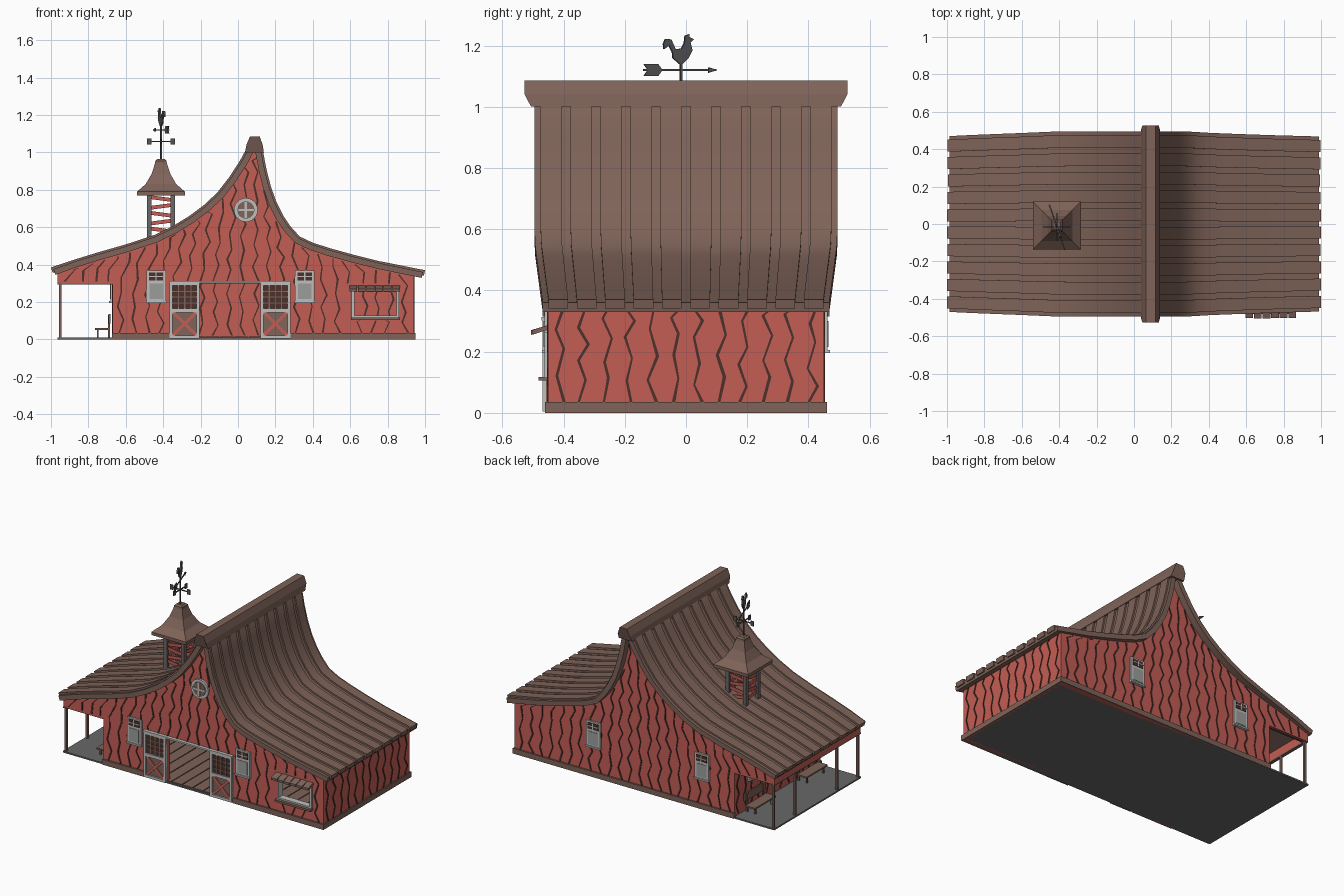
import bpy, bmesh, math, random
from mathutils import Matrix, Vector

if "Cube" in bpy.data.objects:
    bpy.data.objects.remove(bpy.data.objects["Cube"])

random.seed(4)

def mat(name, c):
    m = bpy.data.materials.new(name)
    m.diffuse_color = (*c, 1)
    m.use_nodes = True
    m.node_tree.nodes["Principled BSDF"].inputs["Base Color"].default_value = m.diffuse_color
    return m

RED = mat("barn red", (.55, .11, .09))
BROWN = mat("roof brown", (.21, .125, .10))
DARK = mat("dark gap brown", (.075, .03, .025))
LIGHT = mat("light gray trim", (.52, .52, .51))
MID = mat("pane gray", (.33, .34, .34))
GRAY = mat("floor gray", (.14, .14, .14))
METAL = mat("iron", (.085, .085, .085))

class Part:
    """Collects prisms into one mesh object."""
    def __init__(self, name, m):
        self.name, self.m, self.bm = name, m, bmesh.new()
    def loft(self, rings):
        rs = [[self.bm.verts.new(p) for p in r] for r in rings]
        n = len(rs[0])
        for a, b in zip(rs, rs[1:]):
            for i in range(n):
                self.bm.faces.new((a[i], a[(i + 1) % n], b[(i + 1) % n], b[i]))
        self.bm.faces.new(rs[0])
        self.bm.faces.new(rs[-1])
        return self
    def prism(self, axis, pts, a, b):
        f = {'x': lambda u, v, d: (d, u, v), 'y': lambda u, v, d: (u, d, v), 'z': lambda u, v, d: (u, v, d)}[axis]
        return self.loft([[f(u, v, d) for u, v in pts] for d in (a, b)])
    def rect(self, axis, u0, u1, v0, v1, a, b):
        return self.prism(axis, [(u0, v0), (u1, v0), (u1, v1), (u0, v1)], a, b)
    def bar(self, axis, p, q, w, a, b):
        p, q = Vector(p), Vector(q)
        n = Vector((p.y - q.y, q.x - p.x)).normalized() * w / 2
        return self.prism(axis, [p + n, p - n, q - n, q + n], a, b)
    def done(self, smooth=False):
        bmesh.ops.recalc_face_normals(self.bm, faces=self.bm.faces)
        me = bpy.data.meshes.new(self.name)
        self.bm.to_mesh(me)
        me.materials.append(self.m)
        if smooth:
            me.polygons.foreach_set("use_smooth", [True] * len(me.polygons))
            me.set_sharp_from_angle(angle=math.radians(30))
        ob = bpy.data.objects.new(self.name, me)
        bpy.context.collection.objects.link(ob)
        return ob

# Roof profile (x, z), swept along y
PROF = [(-1, .385), (-.87, .428), (-.74, .468), (-.6, .508), (-.45, .557), (-.35, .605), (-.26, .66), (-.18, .72),
        (-.11, .786), (-.045, .87), (.01, .955), (.04, 1.01), (.09, 1.06), (.135, 1.0), (.152, .91), (.175, .82),
        (.205, .735), (.24, .665), (.28, .605), (.33, .55), (.4, .517), (.49, .488), (.62, .452), (.757, .418), (1, .37)]

def offset(d):
    out = []
    for i, p in enumerate(PROF):
        a, b = PROF[max(i - 1, 0)], PROF[min(i + 1, len(PROF) - 1)]
        n = Vector((a[1] - b[1], b[0] - a[0])).normalized()
        out.append((p[0] - n.x * d, p[1] - n.y * d))
    return out

UNDER = offset(.03)
def under(x):
    for a, b in zip(UNDER, UNDER[1:]):
        if a[0] <= x <= b[0]:
            return a[1] + (b[1] - a[1]) * (x - a[0]) / max(b[0] - a[0], 1e-6)
    return .33

def strip(part, y0, y1, top, bottom, trim):
    T, B = offset(top), offset(bottom)
    rings = []
    for i, (t, b) in enumerate(zip(T, B)):
        s = (.468 + .027 * min(1, (PROF[i][1] - .37) / .2)) / .495
        dx = trim if i == 0 else -trim if i == len(T) - 1 else 0
        rings.append([(t[0] + dx, y0 * s, t[1]), (t[0] + dx, y1 * s, t[1]), (b[0] + dx, y1 * s, b[1]), (b[0] + dx, y0 * s, b[1])])
    part.loft(rings)

slab = Part("roof_slab", BROWN)
strip(slab, -.495, .495, .01, .042, .01)
slab.done(True)
planks = Part("roof_planks", BROWN)
for i in range(10):
    c = (i - 4.5) * .098
    strip(planks, c - .034, c + .034, 0, .03, 0 if i == 0 else random.uniform(0, .005))
planks.done(True)

# Ridge cap, narrower at its lower edge
cap = Part("ridge_cap", BROWN)
cap.prism('y', [(.038, 1.0), (.045, 1.04), (.064, 1.085), (.116, 1.085), (.132, 1.04), (.138, 1.0)], -.527, .527)
for v in cap.bm.verts:
    if v.co.z < 1.02:
        v.co.y *= .96
cap.done()

# Walls
top = [(-.965, under(-.965))] + [p for p in UNDER if -.965 < p[0] < .94] + [(.94, under(.94))]
left = [(-.67, 0), (-.67, .3), (-.965, .3)]
front = Part("front_wall", RED).prism('y', left + top + [(.94, 0), (.12, 0), (.12, .3), (-.205, .3), (-.205, 0)], -.45, -.42).done()
Part("back_wall", RED).prism('y', left + top + [(.94, 0)], .42, .45).done()
Part("right_wall", RED).rect('x', -.449, .449, 0, under(.94), .91, .94).done()
Part("left_wall", RED).rect('x', -.449, .449, 0, under(-.67), -.67, -.64).done()
Part("porch_beam", RED).rect('x', -.449, .449, .3, under(-.96), -.965, -.945).done()
cutter = Part("hatch_cutter", RED).rect('y', .62, .85, .125, .255, -.5, -.4).done()
cutter.hide_render = True
cutter.display_type = 'WIRE'
mod = front.modifiers.new("hatch", 'BOOLEAN')
mod.operation, mod.object, mod.solver = 'DIFFERENCE', cutter, 'EXACT'

# Crooked gaps between the wall boards
def gaps(name, axis, a, b, us, base, roof, lean=0):
    part = Part(name, DARK)
    for u in us:
        z, k, pts = base(u), random.choice((-1, 1)), []
        while True:
            x = .09 + (u - .09) * (1 - lean * max(0, z - .3)) + k * random.uniform(.004, .018)
            end = roof(x) - .02
            if z >= end:
                if pts and end > pts[-1][1]:
                    pts.append((x, end))
                break
            pts.append((x, z))
            z, k = z + random.uniform(.05, .09), -k
        if len(pts) > 1:
            w = [random.uniform(.003, .006) for _ in pts]
            part.prism(axis, [(p[0] - h, p[1]) for p, h in zip(pts, w)] + [(p[0] + h, p[1]) for p, h in zip(pts[::-1], w[::-1])], a, b)
    part.done()

us = [-.92 + i * .0725 for i in range(26)]
ys = [-.41 + i * .075 for i in range(12)]
front_base = lambda u: .31 if u < -.66 or -.22 < u < .14 else .3 if .58 < u < .88 else .035
gaps("front_gaps", 'y', -.45, -.454, us, front_base, under, .45)
gaps("front_hatch_gaps", 'y', -.45, -.454, [.65, .72, .8], lambda u: .035, lambda x: .12)
gaps("back_gaps", 'y', .45, .454, us, lambda u: .31 if u < -.66 else .035, under, .45)
gaps("inner_gaps", 'y', .42, .417, [u for u in us if u > -.62], lambda u: .02, under, .45)
gaps("right_gaps", 'x', .94, .944, ys, lambda u: .035, lambda x: .36)
gaps("left_gaps", 'x', -.67, -.674, ys, lambda u: .02, lambda x: .43)

# Base boards and floors
base = Part("base_boards", BROWN)
base.rect('z', -.673, -.365, -.46, -.44, 0, .035).rect('z', .28, .945, -.46, -.44, 0, .035)
base.rect('z', -.673, .945, .44, .46, 0, .035).rect('z', .93, .948, -.46, .46, 0, .035)
base.done()
Part("ground_slab", GRAY).rect('z', -.965, .94, -.455, .455, 0, .01).done()
floor = Part("floor_planks", BROWN)
for i in range(20):
    floor.rect('z', -.635 + i * .077, -.564 + i * .077, -.445, .42, .008, .015)
floor.done()

# Porch posts, rail and benches
porch = Part("porch_posts", BROWN)
for y in (-.44, -.22, .22, .44):
    porch.rect('z', -.957, -.943, y - .007, y + .007, .01, .31)
porch.rect('z', -.965, -.943, -.452, .452, .294, .303)
for y in (-.445, .435):
    porch.rect('z', -.96, -.67, y, y + .01, .294, .303)
porch.done()
bench = Part("benches", BROWN)
for y in (-.28, .26):
    bench.rect('z', -.765, -.695, y - .11, y + .11, .05, .06)
    bench.rect('z', -.692, -.682, y - .11, y + .11, .085, .135)
    for s in (-.09, .08):
        bench.rect('z', -.755, -.745, y + s, y + s + .01, .01, .05)
        bench.rect('z', -.695, -.685, y + s, y + s + .01, .01, .13)
bench.done()

# Sash windows
def window(name, axis, plane, s, u):
    d = lambda t: plane + s * t
    f = Part(name + "_frame", LIGHT).rect(axis, u - .052, u + .052, .2, .368, plane, d(.012))
    f.rect(axis, u - .055, u + .055, .195, .205, plane, d(.02))
    f.rect(axis, u - .003, u + .003, .315, .36, plane, d(.018)).rect(axis, u - .04, u + .04, .334, .34, plane, d(.018)).done()
    Part(name + "_panel", MID).rect(axis, u - .036, u + .036, .215, .3, plane, d(.015)).done()
    Part(name + "_pane", DARK).rect(axis, u - .038, u + .038, .316, .358, plane, d(.015)).done()

for u, side in ((-.438, "left"), (.357, "right")):
    window("front_window_" + side, 'y', -.45, -1, u)
    window("back_window_" + side, 'y', .45, 1, u)
for y in (-.26, .26):
    window("porch_window", 'x', -.67, -1, y)

# Sliding doors with lattice above and cross below
for x, side in ((-.285, "left"), (.2, "right")):
    x0, x1 = x - .08, x + .08
    Part(side + "_door_panel", BROWN).rect('y', x0, x1, .005, .15, -.45, -.458).done()
    Part(side + "_door_pane", DARK).rect('y', x0, x1, .15, .305, -.45, -.458).done()
    f = Part(side + "_door_frame", LIGHT)
    for a, b, c, d in ((x0, x0 + .016, .005, .31), (x1 - .016, x1, .005, .31), (x0, x1, .005, .022), (x0, x1, .145, .165), (x0, x1, .288, .31)):
        f.rect('y', a, b, c, d, -.45, -.468)
    f.done()
    c = Part(side + "_door_cross", RED)
    c.bar('y', (x0 + .015, .02), (x1 - .015, .148), .016, -.45, -.465).bar('y', (x0 + .015, .148), (x1 - .015, .02), .016, -.45, -.464).done()
    g = Part(side + "_door_lattice", BROWN)
    for i in (-1, 0, 1):
        g.rect('y', x + i * .033 - .003, x + i * .033 + .003, .16, .29, -.45, -.463)
        g.rect('y', x0, x1, .226 + i * .031 - .003, .226 + i * .031 + .003, -.45, -.462)
    g.done()
Part("door_rail", LIGHT).rect('y', -.368, .284, .302, .313, -.45, -.472).done()

# Round gable window
circ = lambda r: [(.042 + r * math.cos(i * math.pi / 12), .692 + r * math.sin(i * math.pi / 12)) for i in range(24)]
Part("round_window_ring", LIGHT).prism('y', circ(.064), -.45, -.464).done()
Part("round_window_pane", BROWN).prism('y', circ(.046), -.45, -.468).done()
Part("round_window_cross", LIGHT).rect('y', .036, .048, .645, .74, -.45, -.474).rect('y', -.006, .09, .686, .698, -.45, -.473).done()

# Serving hatch with shelf and awning
h = Part("hatch_frame", LIGHT)
for a, b, c, d in ((.608, .622, .115, .265), (.848, .862, .115, .265), (.608, .862, .115, .128), (.608, .862, .253, .265)):
    h.rect('y', a, b, c, d, -.42, -.462)
h.done()
Part("hatch_shelf", BROWN).rect('z', .605, .865, -.482, -.44, .105, .118).done()
aw = Part("hatch_awning", BROWN)
for i in range(6):
    x, o = .595 + i * .046, random.uniform(0, .006)
    aw.prism('x', [(-.45, .272), (-.45, .287), (-.508 + o, .27), (-.508 + o, .255)], x, x + .042)
aw.done()

# Cupola
CX, CY = -.412, -.008
posts, slats = Part("cupola_posts", GRAY), Part("cupola_slats", RED)
for sx in (-1, 1):
    for sy in (-1, 1):
        x, y = CX + sx * .063, CY + sy * .063
        posts.rect('z', x - .012, x + .012, y - .012, y + .012, .52, .78)
    for i in range(5):
        z, t = .585 + i * .042, (.008 if i % 2 else -.008)
        slats.bar('y', (CX - .06, z - t), (CX + .06, z + t), .02, CY + sx * .06 - .004, CY + sx * .06 + .004)
        slats.bar('x', (CY - .06, z - t), (CY + .06, z + t), .02, CX + sx * .06 - .004, CX + sx * .06 + .004)
posts.done()
slats.done()
cr = Part("cupola_roof", BROWN)
cr.loft([[(CX + a * r, CY + b * r, z) for a, b in ((-1, -1), (1, -1), (1, 1), (-1, 1))]
         for r, z in ((.128, .77), (.128, .79), (.082, .83), (.05, .885), (.032, .94), (.03, .955), (.02, .965))]).done()

# Weathervane: rod, compass arms, arrow and rooster
vane = Part("weathervane", METAL)
vane.rect('z', -.004, .004, -.004, .004, -.17, .03)
vane.rect('x', -.13, .12, -.003, .003, -.003, .003)
vane.prism('x', [(.095, -.009), (.125, 0), (.095, .009)], -.004, .004)
vane.prism('x', [(-.065, 0), (-.08, .02), (-.13, .02), (-.115, 0), (-.13, -.02), (-.08, -.02)], -.003, .003)
vane.prism('x', [(-.006, .02), (-.03, .04), (-.03, .055), (-.042, .08), (-.06, .068), (-.062, .085), (-.055, .102), (-.035, .1),
                 (-.02, .068), (0, .07), (.01, .088), (.013, .112), (.028, .117), (.028, .108), (.043, .1), (.031, .09),
                 (.038, .065), (.025, .04), (.004, .02)], -.005, .005)
v = vane.done()
v.matrix_world = Matrix.Translation((CX, -.016, 1.12)) @ Matrix.Rotation(math.radians(19), 4, 'Z')
arms = Part("compass_arms", METAL)
arms.rect('z', CX - .06, CX + .06, -.019, -.013, 1.056, 1.062).rect('z', CX - .003, CX + .003, -.076, .044, 1.056, 1.062)
for s in (-1, 1):
    arms.rect('y', CX + s * .062 - .012, CX + s * .062 + .012, 1.043, 1.075, -.019, -.013)
    arms.rect('x', -.016 + s * .062 - .012, -.016 + s * .062 + .012, 1.043, 1.075, CX - .003, CX + .003)
arms.done()
